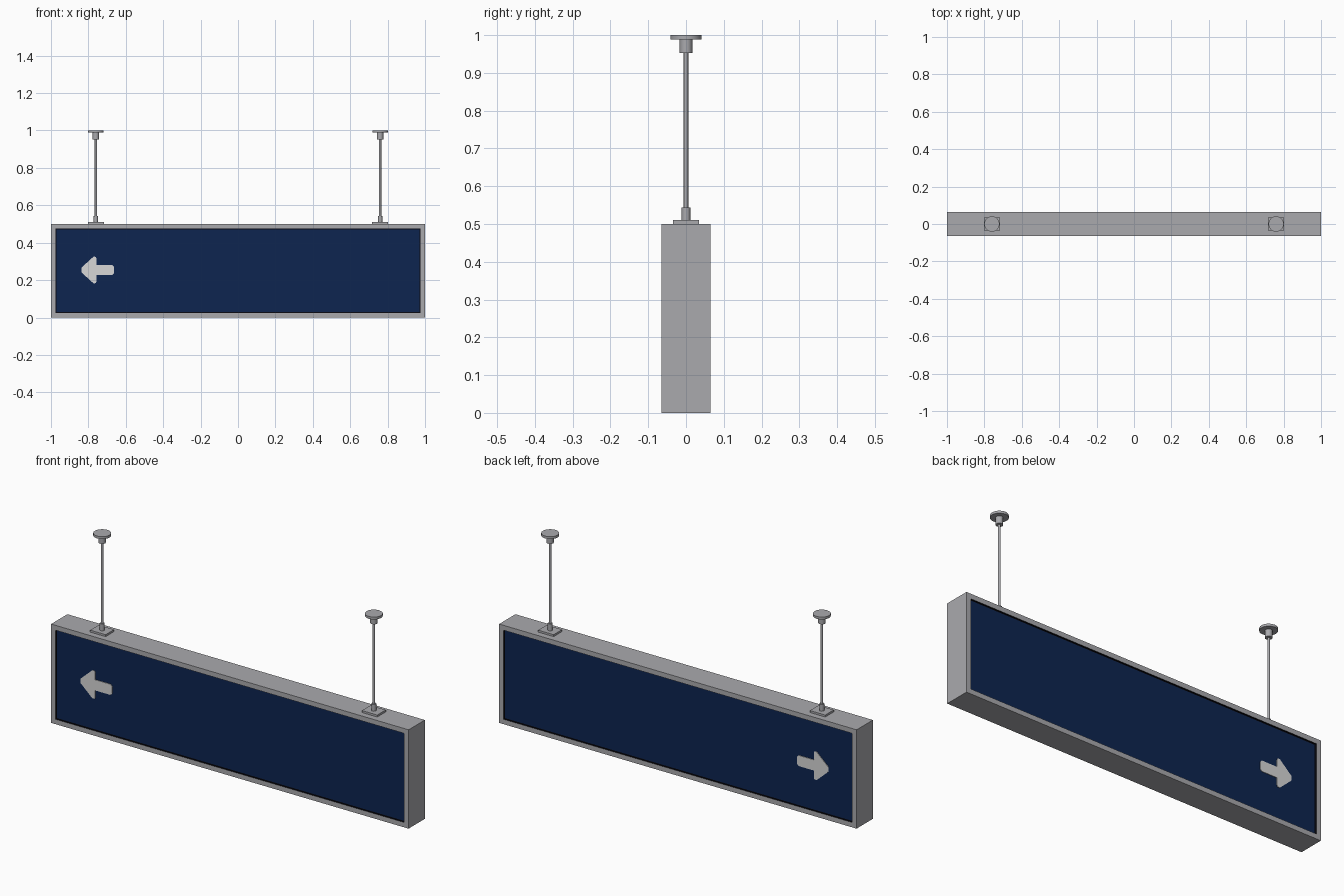
import bpy, bmesh, math

if "Cube" in bpy.data.objects:
    bpy.data.objects.remove(bpy.data.objects["Cube"])


def material(name, rgb):
    m = bpy.data.materials.new(name)
    m.diffuse_color = (*rgb, 1)
    m.use_nodes = True
    m.node_tree.nodes["Principled BSDF"].inputs["Base Color"].default_value = m.diffuse_color
    return m


GREY = material("brushed grey", (0.40, 0.40, 0.42))
NAVY = material("navy panel", (0.004, 0.018, 0.08))
BLACK = material("black trim", (0.003, 0.003, 0.006))
WHITE = material("arrow white", (0.68, 0.68, 0.68))


def finish(bm, name, *mats):
    mesh = bpy.data.meshes.new(name)
    bmesh.ops.recalc_face_normals(bm, faces=bm.faces[:])
    bm.to_mesh(mesh)
    bm.free()
    obj = bpy.data.objects.new(name, mesh)
    for m in mats:
        mesh.materials.append(m)
    bpy.context.collection.objects.link(obj)
    return obj


def box(name, size, centre, mat):
    bm = bmesh.new()
    bmesh.ops.create_cube(bm, size=1)
    bmesh.ops.scale(bm, vec=size, verts=bm.verts)
    bmesh.ops.translate(bm, vec=centre, verts=bm.verts)
    return finish(bm, name, mat)


def rod(name, x, radius, z0, z1, sides):
    bm = bmesh.new()
    bmesh.ops.create_cone(bm, cap_ends=True, segments=sides, radius1=radius,
                          radius2=radius, depth=z1 - z0)
    bmesh.ops.translate(bm, vec=(x, 0, (z0 + z1) / 2), verts=bm.verts)
    obj = finish(bm, name, GREY)
    bpy.context.view_layer.objects.active = obj
    obj.select_set(True)
    bpy.ops.object.shade_smooth_by_angle(angle=math.radians(35))
    obj.select_set(False)


# Sign case: both faces inset to a frame, then recessed behind a black trim
bm = bmesh.new()
bmesh.ops.create_cube(bm, size=1)
bmesh.ops.scale(bm, vec=(2, 0.13, 0.5), verts=bm.verts)
bmesh.ops.translate(bm, vec=(0, 0, 0.25), verts=bm.verts)
bm.normal_update()
RECESS = 0.008
for face in [f for f in bm.faces if abs(f.normal.y) > 0.9]:
    bmesh.ops.inset_region(bm, faces=[face], thickness=0.035)
    walls = bmesh.ops.inset_region(bm, faces=[face], thickness=0.0)["faces"]
    bmesh.ops.translate(bm, vec=face.normal * -RECESS, verts=face.verts)
    trim = bmesh.ops.inset_region(bm, faces=[face], thickness=0.005)["faces"]
    for f in walls + trim:
        f.material_index = 2
    face.material_index = 1
finish(bm, "sign_case", GREY, NAVY, BLACK)

# Arrow plates on both faces, pointing to -x
half = [(-0.838, 0.012), (-0.772, 0.072), (-0.760, 0.070), (-0.757, 0.060),
        (-0.757, 0.027), (-0.672, 0.027), (-0.663, 0.018)]
outline = half + [(x, -z) for x, z in reversed(half)]
for side, label in ((-1, "front"), (1, "back")):
    bm = bmesh.new()
    y = side * (0.065 - RECESS)
    face = bm.faces.new([bm.verts.new((x, y, 0.254 + z)) for x, z in outline])
    ext = bmesh.ops.extrude_face_region(bm, geom=[face])["geom"]
    bmesh.ops.translate(bm, vec=(0, side * 0.003, 0),
                        verts=[v for v in ext if isinstance(v, bmesh.types.BMVert)])
    finish(bm, label + "_arrow", WHITE)

# Ceiling hangers
for x, label in ((-0.76, "left"), (0.76, "right")):
    box(label + "_mount_plate", (0.086, 0.068, 0.01), (x, 0, 0.505), GREY)
    rod(label + "_lower_collar", x, 0.0115, 0.51, 0.544, 12)
    rod(label + "_rod", x, 0.006, 0.54, 0.96, 12)
    rod(label + "_upper_collar", x, 0.017, 0.952, 0.99, 12)
    rod(label + "_ceiling_disc", x, 0.041, 0.988, 1.0, 20)
